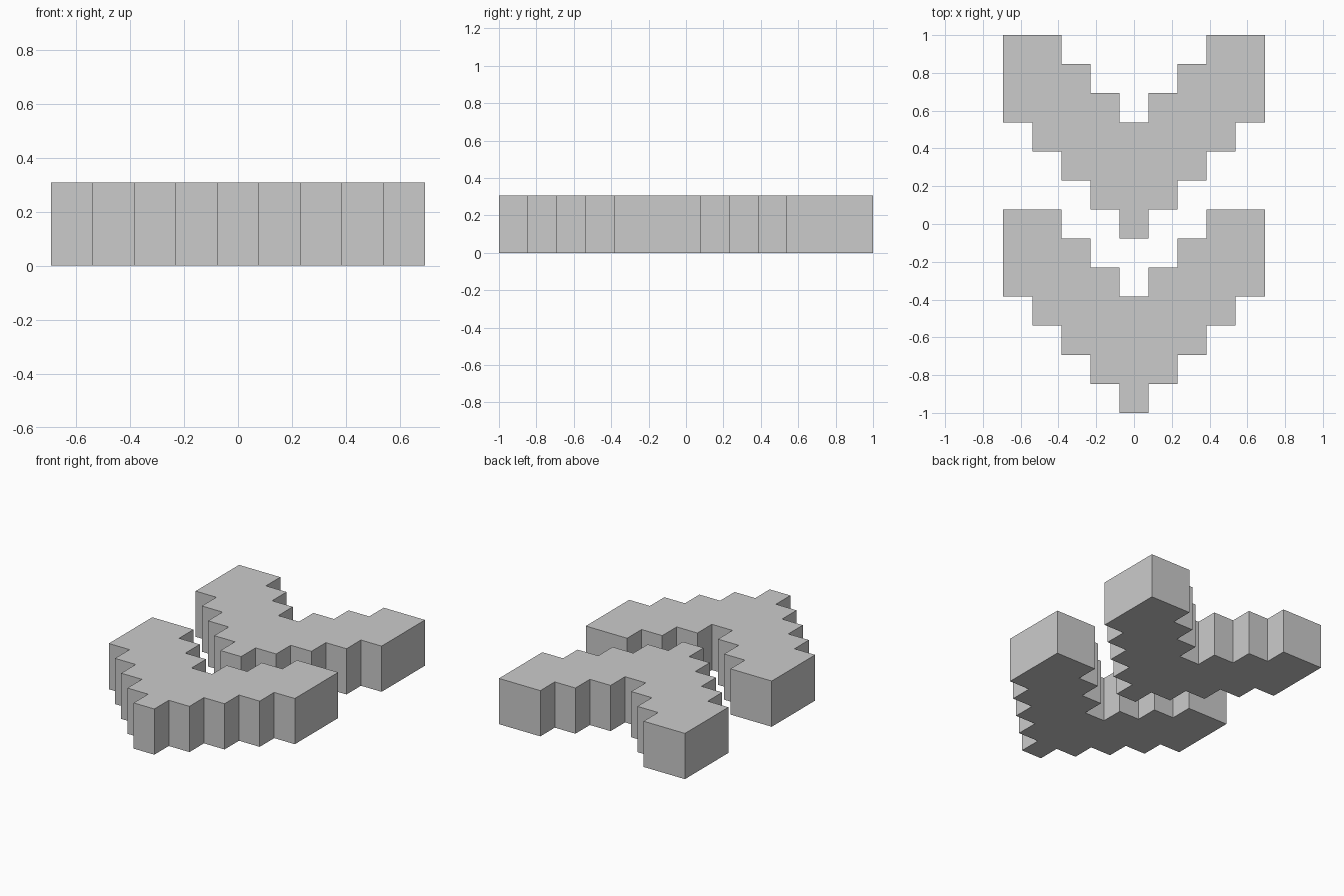
import bpy, bmesh
from mathutils import Vector

if "Cube" in bpy.data.objects:
    bpy.data.objects.remove(bpy.data.objects["Cube"])

U = 2 / 13          # one pixel step of the stair outline
HEIGHT = 2 * U


def half_outline():
    """Right half of the stepped chevron, counter-clockwise, in steps."""
    pts = [(0.5, -0.5)]
    # outer staircase climbing to the wing tip
    for i in range(4):
        pts += [(0.5 + i, 0.5 + i), (1.5 + i, 0.5 + i)]
    # wing top
    pts += [(4.5, 6.5), (2.5, 6.5)]
    # inner staircase going down to the notch
    for i in range(2):
        pts += [(2.5 - i, 5.5 - i), (1.5 - i, 5.5 - i)]
    pts.append((0.5, 3.5))
    return pts


def chevron(name, y_steps):
    right = half_outline()
    outline = right + [(-x, y) for x, y in reversed(right)]
    bm = bmesh.new()
    base = bm.faces.new([bm.verts.new((x * U, (y + y_steps) * U, 0)) for x, y in outline])
    top = bmesh.ops.extrude_face_region(bm, geom=[base], use_keep_orig=True)["geom"]
    bmesh.ops.translate(bm, vec=Vector((0, 0, HEIGHT)),
                        verts=[g for g in top if isinstance(g, bmesh.types.BMVert)])
    bmesh.ops.recalc_face_normals(bm, faces=bm.faces)
    mesh = bpy.data.meshes.new(name)
    bm.to_mesh(mesh)
    bm.free()
    bpy.context.collection.objects.link(bpy.data.objects.new(name, mesh))


# Two identical chevrons, one behind the other
chevron("back_chevron", 0)
chevron("front_chevron", -6)
